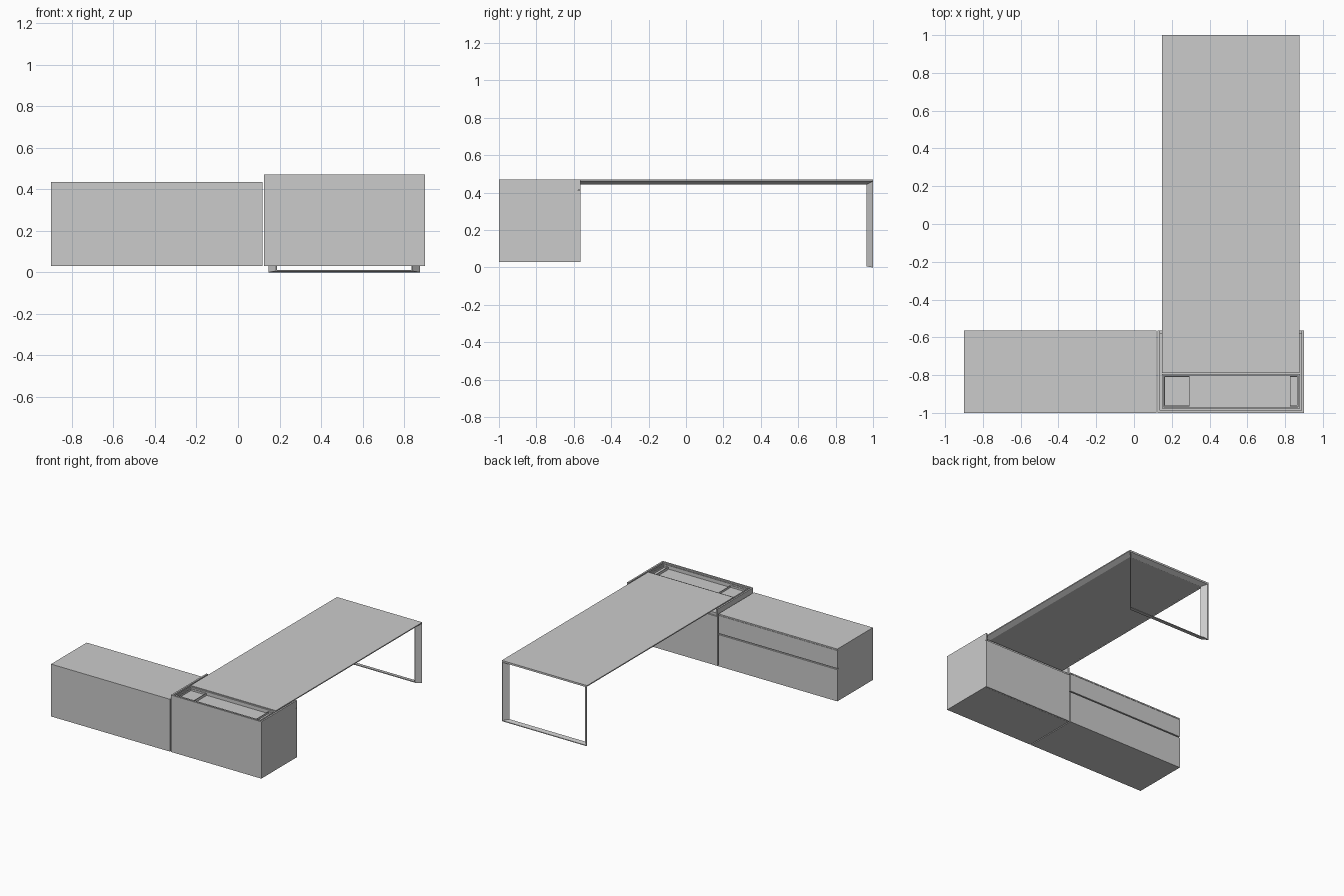
import bpy
import bmesh

cube = bpy.data.objects.get("Cube")
if cube:
    bpy.data.objects.remove(cube, do_unlink=True)

grey = bpy.data.materials.new("plain grey")
grey.use_nodes = True
grey.diffuse_color = (0.6, 0.6, 0.6, 1)
grey.node_tree.nodes["Principled BSDF"].inputs["Base Color"].default_value = grey.diffuse_color


def loft(name, rings, join_ends=False):
    """Skin a list of equal rings; cap the ends or join them into a loop."""
    bm = bmesh.new()
    rows = [[bm.verts.new(p) for p in ring] for ring in rings]
    pairs = list(zip(rows, rows[1:]))
    if join_ends:
        pairs.append((rows[-1], rows[0]))
    else:
        bm.faces.new(rows[0])
        bm.faces.new(rows[-1])
    for a, b in pairs:
        for i in range(len(a)):
            j = (i + 1) % len(a)
            bm.faces.new((a[i], a[j], b[j], b[i]))
    bmesh.ops.recalc_face_normals(bm, faces=bm.faces)
    mesh = bpy.data.meshes.new(name)
    bm.to_mesh(mesh)
    bm.free()
    mesh.materials.append(grey)
    obj = bpy.data.objects.new(name, mesh)
    bpy.context.collection.objects.link(obj)
    return obj


def rect(x0, x1, y0, y1, z):
    return [(x0, y0, z), (x1, y0, z), (x1, y1, z), (x0, y1, z)]


def box(name, x0, x1, y0, y1, z0, z1):
    return loft(name, [rect(x0, x1, y0, y1, z0), rect(x0, x1, y0, y1, z1)])


def open_tray(name, x0, x1, y0, y1, z0, z1, wall, floor):
    return loft(name, [
        rect(x0, x1, y0, y1, z0),
        rect(x0, x1, y0, y1, z1),
        rect(x0 + wall, x1 - wall, y0 + wall, y1 - wall, z1),
        rect(x0 + wall, x1 - wall, y0 + wall, y1 - wall, floor)])


FRONT, BACK, BASE = -1.0, -0.565, 0.03
DOOR = BACK - 0.013

# Low cabinet with two drawers opening at the back
LX0, LX1, LTOP = -0.9, 0.118, 0.435
box("low_cabinet_body", LX0, LX1, FRONT, DOOR, BASE, 0.425)
box("low_cabinet_top", LX0, LX1, FRONT, BACK, 0.425, LTOP)
box("lower_drawer_front", LX0, LX1, DOOR, BACK, BASE, 0.275)
box("upper_drawer_front", LX0, LX1, DOOR, BACK, 0.284, 0.423)

# Tall cabinet: walls rise around the sunken top
TX0, TX1, TOP, WALL = 0.125, 0.9, 0.47, 0.013
box("tall_cabinet_body", TX0 + WALL, TX1 - WALL, FRONT + WALL, DOOR, BASE, 0.43)
box("tall_cabinet_front", TX0, TX1, FRONT, FRONT + WALL, BASE, TOP)
for side, x in (("right", TX0), ("left", TX1 - WALL)):
    box(side + "_cabinet_wall", x, x + WALL, FRONT + WALL, DOOR, BASE, TOP)
    box(side + "_wall_end", x, x + WALL, DOOR, BACK, 0.413, TOP)
box("cabinet_back_door", TX0, TX1, DOOR + 0.001, BACK, BASE, 0.411)

# Accessory tray with two small inserts
open_tray("accessory_tray", 0.147, 0.878, -0.978, -0.793, 0.43, 0.465, 0.009, 0.437)
for side, x0, x1 in (("right", 0.16, 0.295), ("left", 0.825, 0.867)):
    open_tray(side + "_tray_insert", x0, x1, -0.966, -0.806, 0.437, 0.456, 0.004, 0.442)

# Desk top with a bevelled underside
DX0, DX1, DY0, DY1, IN = 0.147, 0.877, -0.79, 1.0, 0.036
loft("desk_top", [
    rect(DX0 + IN, DX1 - IN, DY0, DY1 - IN, 0.443),
    rect(DX0, DX1, DY0, DY1, 0.462),
    rect(DX0, DX1, DY0, DY1, TOP)])

# Leg frame: thin slanted plates mitred into a loop
T = 0.006


def leg_section(x, sign, z_outer, z_inner):
    """Slanted strip from the outer back edge to the inner front edge."""
    lift = T if z_outer < 0.1 else -T
    return [(x, DY1, z_outer), (x + sign * T, DY1, z_outer + lift),
            (x + sign * (IN + T), DY1 - IN, z_inner + lift),
            (x + sign * IN, DY1 - IN, z_inner)]


loft("leg_frame", [
    leg_section(DX0, 1, 0.0, 0.006),
    leg_section(DX1, -1, 0.0, 0.006),
    leg_section(DX1, -1, 0.462, 0.445),
    leg_section(DX0, 1, 0.462, 0.445)], join_ends=True)
